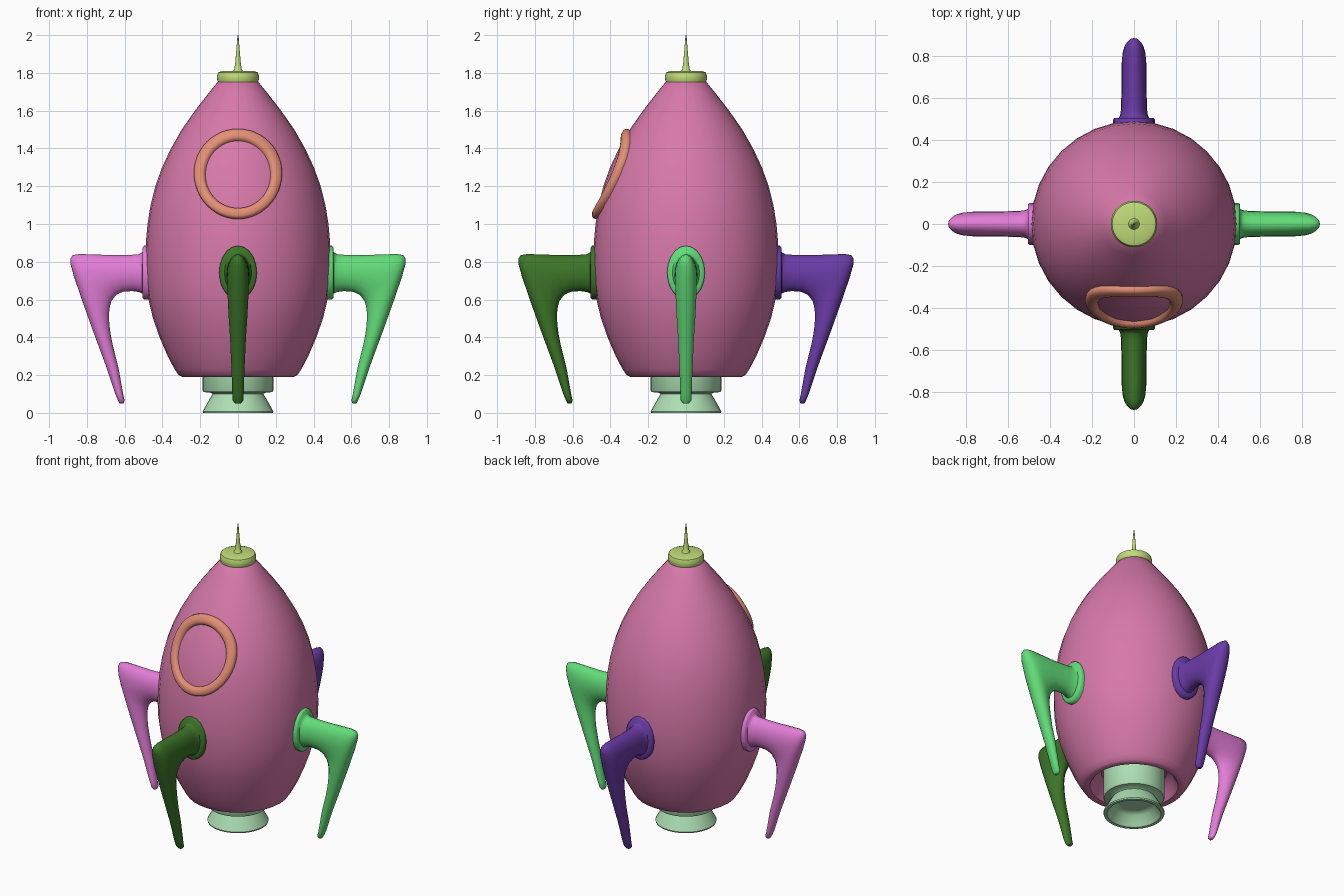
import bpy, bmesh, math
from mathutils import Vector, Matrix

if "Cube" in bpy.data.objects:
    bpy.data.objects.remove(bpy.data.objects["Cube"])


def finish(name, bm, color, angle=40):
    bmesh.ops.recalc_face_normals(bm, faces=bm.faces)
    me = bpy.data.meshes.new(name)
    bm.to_mesh(me)
    bm.free()
    ob = bpy.data.objects.new(name, me)
    bpy.context.collection.objects.link(ob)
    mat = bpy.data.materials.new(name + "_colour")
    mat.diffuse_color = (*[(c / 255) ** 2.2 for c in color], 1)
    mat.use_nodes = True
    mat.node_tree.nodes["Principled BSDF"].inputs["Base Color"].default_value = mat.diffuse_color
    me.materials.append(mat)
    bpy.ops.object.select_all(action='DESELECT')
    ob.select_set(True)
    bpy.context.view_layer.objects.active = ob
    bpy.ops.object.shade_smooth_by_angle(angle=math.radians(angle))
    return ob


def bridge(bm, loops, closed=False):
    """Skin a list of equally sized vertex rings with quads."""
    rings = [[bm.verts.new(p) for p in lp] for lp in loops]
    n = len(rings[0])
    for k in range(len(rings) if closed else len(rings) - 1):
        a, b = rings[k], rings[(k + 1) % len(rings)]
        for i in range(n):
            j = (i + 1) % n
            bm.faces.new((a[i], a[j], b[j], b[i]))
    if not closed:
        bm.faces.new(rings[0])
        bm.faces.new(rings[-1])


def lathe(name, profile, color, seg=32):
    bm = bmesh.new()
    bridge(bm, [[(r * math.cos(2 * math.pi * i / seg), r * math.sin(2 * math.pi * i / seg), z)
                 for i in range(seg)] for r, z in profile])
    return finish(name, bm, color)


# Egg-shaped hull with a recessed underside
HULL = [(.295, .19), (.315, .2), (.335, .23), (.372, .3), (.415, .4), (.45, .5), (.474, .6),
        (.487, .7), (.491, .8), (.488, .9), (.479, 1.0), (.463, 1.1), (.438, 1.2), (.402, 1.3),
        (.355, 1.4), (.298, 1.5), (.228, 1.6), (.15, 1.7), (.105, 1.755), (.05, 1.78)]
lathe("hull", [(.1, .29), (.2, .29), (.235, .26), (.255, .215), (.27, .195)] + HULL, (214, 120, 168))

# Nose cap and antenna
lathe("nose_cap", [(.09, 1.745), (.106, 1.75), (.111, 1.765), (.111, 1.785), (.104, 1.803),
                   (.085, 1.81), (.026, 1.811), (.02, 1.82), (.015, 1.85), (.009, 1.92),
                   (.003, 1.998), (.001, 2.0)], (190, 218, 120))

# Engine collar and hollow nozzle
lathe("engine_nozzle", [(.175, .3), (.188, .29), (.188, .12), (.182, .11), (.145, .107), (.134, .1),
                        (.15, .075), (.187, .008), (.185, 0), (.165, 0), (.155, .012), (.125, .06),
                        (.1, .075), (.09, .075)], (172, 222, 178))


# Porthole frame wrapped onto the hull
def hull_radius(z):
    for (r0, z0), (r1, z1) in zip(HULL, HULL[1:]):
        if z0 <= z <= z1:
            return r0 + (r1 - r0) * (z - z0) / (z1 - z0)
    return .1


def on_hull(x, z, h):
    r = hull_radius(z)
    y = -math.sqrt(r * r - x * x)
    slope = (hull_radius(z + .08) - hull_radius(z - .08)) / .16
    return Vector((x, y, z)) + Vector((x / r, y / r, -slope)).normalized() * h


SECTION = [(1, -.02), (1, .008), (.98, .02), (.94, .027), (.84, .027), (.79, .021), (.76, .01), (.75, -.02)]
bm = bmesh.new()
N = 48
bridge(bm, [[on_hull(.228 * s * math.cos(2 * math.pi * k / N),
                     1.262 + .236 * s * math.sin(2 * math.pi * k / N), h) for s, h in SECTION]
            for k in range(N)], closed=True)
finish("porthole_frame", bm, (226, 142, 116), 50)

# Landing legs: outer point, inner point and half width of each oval section
LEG = [(.46, .885, .46, .60, .10), (.497, .885, .497, .60, .10), (.505, .875, .505, .61, .095),
       (.507, .85, .507, .632, .072), (.525, .84, .525, .64, .064), (.56, .837, .56, .645, .062),
       (.65, .835, .61, .641, .06), (.75, .838, .645, .625, .06), (.84, .841, .67, .592, .06),
       (.875, .835, .678, .565, .058), (.888, .815, .682, .535, .057), (.886, .785, .683, .505, .056),
       (.868, .72, .681, .47, .054), (.82, .58, .675, .42, .049), (.77, .44, .661, .35, .042),
       (.70, .25, .633, .24, .035), (.65, .10, .608, .10, .03), (.635, .065, .60, .065, .028),
       (.627, .05, .606, .05, .015)]


def leg(name, degrees, color, seg=20):
    bm = bmesh.new()
    loops = []
    for xa, za, xb, zb, w in LEG:
        mid = Vector(((xa + xb) / 2, 0, (za + zb) / 2))
        half = Vector(((xa - xb) / 2, 0, (za - zb) / 2))
        loops.append([mid + half * math.cos(2 * math.pi * i / seg)
                      + Vector((0, w * math.sin(2 * math.pi * i / seg), 0)) for i in range(seg)])
    bridge(bm, loops)
    bm.transform(Matrix.Rotation(math.radians(degrees), 4, 'Z'))
    finish(name, bm, color, 60)


for name, deg, col in [("right_leg", 0, (98, 220, 120)), ("back_leg", 90, (106, 62, 166)),
                       ("left_leg", 180, (226, 124, 214)), ("front_leg", 270, (62, 116, 44))]:
    leg(name, deg, col)
